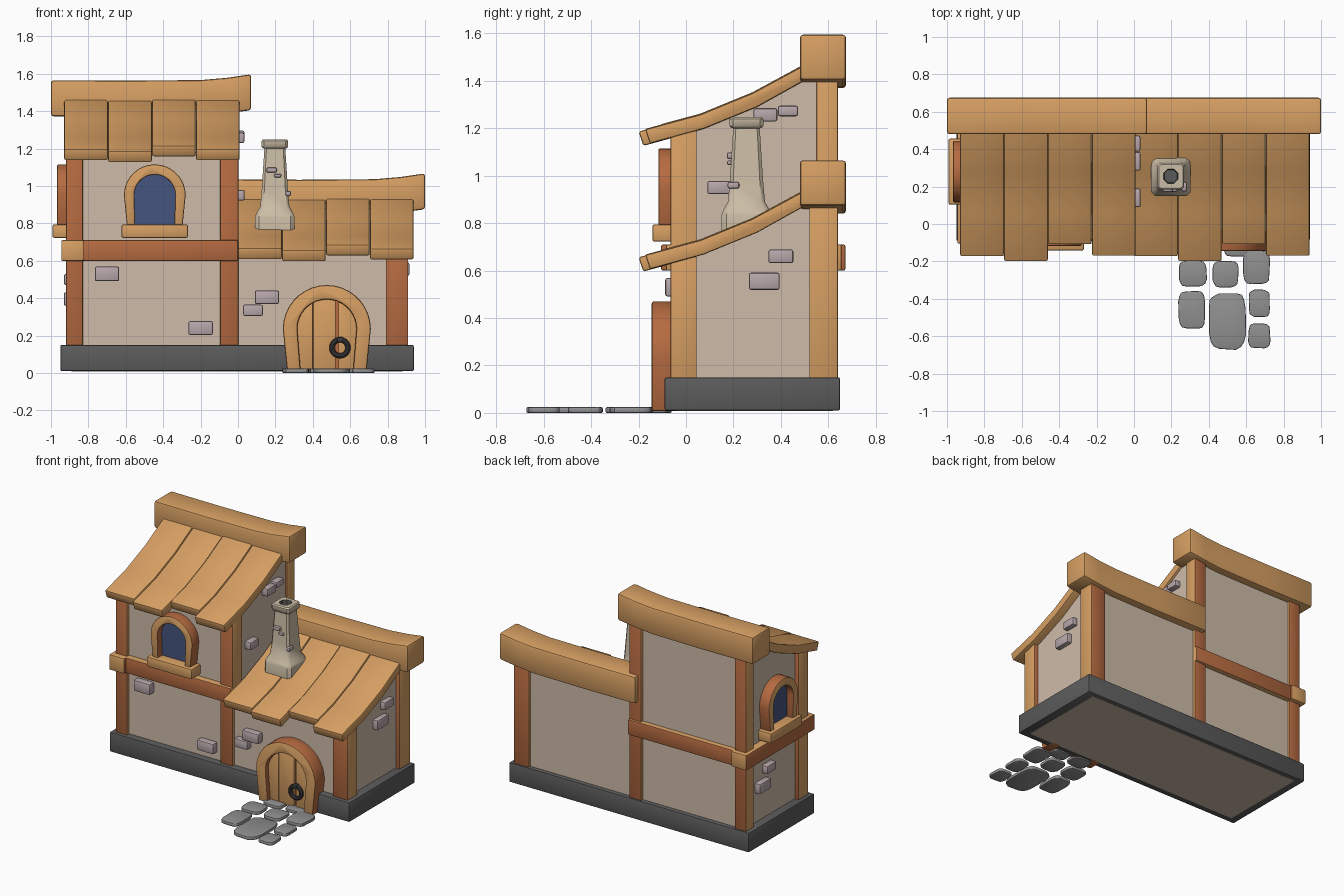
import bpy, bmesh, math, random
from mathutils import Vector

if "Cube" in bpy.data.objects:
    bpy.data.objects.remove(bpy.data.objects["Cube"])

random.seed(4)


def material(name, r, g, b):
    m = bpy.data.materials.new(name)
    m.diffuse_color = (r, g, b, 1)
    m.use_nodes = True
    m.node_tree.nodes["Principled BSDF"].inputs["Base Color"].default_value = m.diffuse_color
    return m


TAN = material("light wood", 0.68, 0.35, 0.125)
RED = material("red wood", 0.46, 0.145, 0.052)
WALL = material("plaster", 0.62, 0.50, 0.40)
BASE = material("dark stone", 0.105, 0.105, 0.105)
PAVE = material("paving grey", 0.28, 0.28, 0.28)
BRICK = material("lilac brick", 0.48, 0.39, 0.41)
GLASS = material("blue glass", 0.06, 0.09, 0.21)
CHIM = material("chimney stone", 0.60, 0.51, 0.38)
IRON = material("dark iron", 0.045, 0.045, 0.05)


def finish(name, bm, mats, bevel=0.0, rule=None):
    """Bevel sharp edges, colour faces by rule(normal), smooth by angle."""
    bmesh.ops.recalc_face_normals(bm, faces=bm.faces)
    if bevel:
        edges = [e for e in bm.edges if e.calc_face_angle(0) > math.radians(45)]
        bmesh.ops.bevel(bm, geom=edges, offset=bevel, segments=2, profile=0.5,
                        affect='EDGES', clamp_overlap=True)
    bm.normal_update()
    for f in bm.faces:
        f.smooth = True
        if rule:
            f.material_index = int(rule(f.normal))
    me = bpy.data.meshes.new(name)
    bm.to_mesh(me)
    bm.free()
    for m in mats:
        me.materials.append(m)
    me.set_sharp_from_angle(angle=math.radians(40))
    ob = bpy.data.objects.new(name, me)
    bpy.context.collection.objects.link(ob)
    return ob


PLACE = {'x': lambda u, v, d: (d, u, v), 'y': lambda u, v, d: (u, d, v), 'z': lambda u, v, d: (u, v, d)}


def prism(name, pts, axis, a, b, mats, bevel=0.0, rule=None):
    """Extrude a 2D outline along an axis from a to b."""
    bm = bmesh.new()
    lo, hi = ([bm.verts.new(PLACE[axis](u, v, d)) for u, v in pts] for d in (a, b))
    bm.faces.new(lo)
    bm.faces.new(hi[::-1])
    n = len(pts)
    for i in range(n):
        j = (i + 1) % n
        bm.faces.new((lo[i], lo[j], hi[j], hi[i]))
    return finish(name, bm, mats, bevel, rule)


def box(name, x, y, z, mats, bevel=0.008, rule=None):
    pts = [(x[0], z[0]), (x[1], z[0]), (x[1], z[1]), (x[0], z[1])]
    return prism(name, pts, 'y', y[0], y[1], mats, bevel, rule)


def brick(name, c, size):
    lo, hi = zip(*((p - s / 2, p + s / 2) for p, s in zip(c, size)))
    box(name, (lo[0], hi[0]), (lo[1], hi[1]), (lo[2], hi[2]), [BRICK], 0.009)


def arch(cu, zc, r, zb, hb, n=18):
    """Horseshoe outline from bottom right over the top to bottom left."""
    arc = [(cu + r * math.cos(math.pi * i / n), zc + r * math.sin(math.pi * i / n)) for i in range(n + 1)]
    return [(cu + hb, zb)] + arc + [(cu - hb, zb)]


def faces_y(n):
    return abs(n.y) > 0.7


def faces_x(n):
    return abs(n.x) > 0.7


# foundation
box("foundation", (-0.95, 0.94), (-0.09, 0.65), (0.01, 0.15), [BASE], 0.008)

# walls, ridges and roof planks: the hall repeats the tower 0.53 lower
for part, dx, dz, x0, x1 in (("tower", 0, 0, -0.89, -0.01), ("hall", 0.93, -0.53, -0.01, 0.88)):
    side = [(-0.04, 1.18), (0.06, 1.22), (0.28, 1.31), (0.5, 1.42), (0.62, 1.42)]
    outline = [(-0.04, 0.008)] + [(y, z + dz) for y, z in side] + [(0.62, 0.008)]
    prism(part + "_wall", outline, 'x', x0, x1, [WALL])
    ridge = [(-1.0, 1.565), (-0.6, 1.563), (-0.2, 1.566), (-0.06, 1.578), (0.07, 1.597),
             (0.07, 1.405), (-0.06, 1.388), (-0.2, 1.374), (-0.6, 1.37), (-1.0, 1.372)]
    prism(part + "_ridge_beam", [(x + dx, z + dz) for x, z in ridge], 'y', 0.48, 0.675, [TAN], 0.014)
    for i, e in enumerate((-0.175, -0.2, -0.11, -0.172)):
        xa = -0.93 + 0.235 * i + dx
        ze = 1.19 + 0.27 * (e + 0.2)
        prof = [(e, ze), (0.06, 1.26), (0.28, 1.35), (0.52, 1.48),
                (0.53, 1.42), (0.30, 1.292), (0.075, 1.2), (e + 0.02, ze - 0.06)]
        drop = dz + (0, -0.004, 0.002, -0.002)[i]
        prism(f"{part}_roof_plank_{i + 1}", [(y, z + drop) for y, z in prof], 'x',
              xa + 0.001, xa + 0.234, [TAN], 0.009)

# corner posts: red on front and back, light on the sides
for name, xs, front_top, back_top, yb in (("left", (-0.92, -0.83), 1.19, 1.45, 0.55),
                                          ("middle", (-0.095, 0.002), 1.19, 1.45, 0.55),
                                          ("right", (0.79, 0.91), 0.66, 0.9, 0.52)):
    box(name + "_front_post", xs, (-0.065, 0.045), (0.13, front_top), [TAN, RED], 0.006, faces_y)
    box(name + "_back_post", xs, (yb, 0.64), (0.13, back_top), [TAN, RED], 0.006, faces_y)

# storey beams
box("front_beam", (-0.87, 0.0), (-0.085, 0.0), (0.6, 0.71), [TAN, RED], 0.006, faces_y)
box("back_beam", (-0.87, 0.0), (0.57, 0.655), (0.6, 0.71), [TAN, RED], 0.006, faces_y)
box("side_beam", (-0.945, -0.825), (-0.105, 0.672), (0.6, 0.71), [TAN, RED], 0.008, faces_x)


# arched windows on the front and left walls
def window(name, axis, c, d):
    outer = arch(c, 0.95, 0.165, 0.78, 0.148)
    inner = arch(c, 0.95, 0.11, 0.78, 0.104)
    rule = (lambda n: not faces_y(n)) if axis == 'y' else (lambda n: not faces_x(n))
    prism(name + "_frame", outer + inner[::-1], axis, d - 0.075, d + 0.02, [TAN, RED], 0.008, rule)
    prism(name + "_glass", arch(c, 0.95, 0.12, 0.78, 0.11), axis, d - 0.025, d + 0.02, [GLASS])
    sill = [(c - 0.177, 0.722), (c + 0.177, 0.722), (c + 0.177, 0.795), (c - 0.177, 0.795)]
    prism(name + "_sill", sill, axis, d - 0.1, d + 0.02, [TAN], 0.01)


window("front_window", 'y', -0.445, -0.042)
window("side_window", 'x', 0.28, -0.892)

# door: frame, backing, three planks, ring
DX, DZ = 0.475, 0.235
door_out, door_in = arch(DX, DZ, 0.235, 0.008, 0.212), arch(DX, DZ, 0.158, 0.008, 0.14)
prism("door_frame", door_out + door_in[::-1], 'y', -0.145, -0.02, [TAN, RED], 0.01, lambda n: not faces_y(n))
prism("door_backing", arch(DX, DZ, 0.17, 0.012, 0.15), 'y', -0.1, -0.03, [RED])
for i, (a, b) in enumerate(((0.31, 0.398), (0.402, 0.522), (0.536, 0.64))):
    xs = [a + (b - a) * k / 6 for k in range(7)]
    top = [(x, DZ + math.sqrt(0.175 ** 2 - (x - DX) ** 2)) for x in xs]
    prism(f"door_plank_{i + 1}", [(a, 0.014)] + top + [(b, 0.014)], 'y', -0.112, -0.09, [TAN], 0.003)
bpy.ops.mesh.primitive_torus_add(location=(0.545, -0.126, 0.135), rotation=(math.pi / 2, 0, 0), major_radius=0.043,
                                 minor_radius=0.014, major_segments=24, minor_segments=10)
ring = bpy.context.object
ring.name = "door_ring"
ring.data.materials.append(IRON)
bpy.ops.object.shade_smooth_by_angle()
box("door_ring_mount", (0.53, 0.56), (-0.145, -0.1), (0.165, 0.192), [IRON], 0.005)

# chimney: chamfered square sections, ending down inside the flue
bm = bmesh.new()
loops = []
for h, z in ((0.105, 0.765), (0.105, 0.835), (0.098, 0.855), (0.078, 0.89), (0.07, 0.98), (0.056, 1.2),
             (0.066, 1.203), (0.071, 1.21), (0.071, 1.24), (0.064, 1.248), (0.038, 1.248), (0.034, 1.15)):
    k = h * (0.45 if h < 0.05 else 0.8)
    sq = [(h, -k), (h, k), (k, h), (-k, h), (-h, k), (-h, -k), (-k, -h), (k, -h)]
    loops.append([bm.verts.new((0.197 + x, 0.255 + y, z)) for x, y in sq])
for lo, hi in zip(loops, loops[1:]):
    for i in range(8):
        bm.faces.new((lo[i], lo[i - 1], hi[i - 1], hi[i]))
bm.faces.new(loops[0])
bm.faces.new(loops[-1])
chimney = finish("chimney", bm, [CHIM, BASE])
for p in chimney.data.polygons:
    inside = all((chimney.data.vertices[v].co - Vector((0.197, 0.255, 1.2))).xy.length < 0.045 for v in p.vertices)
    p.material_index = int(inside)

# bricks showing through the plaster
for i, (x, z, w, h) in enumerate(((-0.70, 0.53, 0.13, 0.078), (-0.2, 0.24, 0.13, 0.074),
                                  (0.155, 0.405, 0.13, 0.072), (0.08, 0.335, 0.105, 0.06))):
    brick(f"front_brick_{i + 1}", (x, -0.06, z), (w, 0.055, h))
for i, (x, y, z, w, h) in enumerate(((0.89, 0.40, 0.66, 0.105, 0.058), (0.89, 0.33, 0.555, 0.13, 0.072),
                                     (0.008, 0.335, 1.257, 0.1, 0.056), (0.008, 0.43, 1.273, 0.085, 0.045),
                                     (0.01, 0.14, 0.95, 0.1, 0.056), (-0.905, 0.36, 0.5, 0.105, 0.058),
                                     (-0.905, 0.43, 0.395, 0.13, 0.072))):
    brick(f"side_brick_{i + 1}", (x, y, z), (0.052, w, h))
brick("chimney_brick_1", (0.18, 0.187, 1.085), (0.055, 0.03, 0.028))
brick("chimney_brick_2", (0.212, 0.187, 1.055), (0.04, 0.03, 0.02))
brick("chimney_brick_3", (0.268, 0.2, 0.96), (0.03, 0.05, 0.028))

# paving stones before the door
for i, (x, y, w, h) in enumerate(((0.315, -0.265, 0.15, 0.145), (0.49, -0.268, 0.14, 0.145),
                                  (0.655, -0.232, 0.145, 0.185), (0.55, -0.125, 0.14, 0.10), (0.38, -0.12, 0.15, 0.12),
                                  (0.31, -0.46, 0.148, 0.205), (0.5, -0.52, 0.205, 0.31),
                                  (0.67, -0.425, 0.115, 0.15), (0.67, -0.597, 0.12, 0.135))):
    pts = []
    for k in range(16):
        t = math.tau * (k + 0.5) / 16
        c, s = math.cos(t), math.sin(t)
        j = random.uniform(0.95, 1.02)
        pts.append((x + w / 2 * j * math.copysign(abs(c) ** 0.5, c), y + h / 2 * j * math.copysign(abs(s) ** 0.5, s)))
    prism(f"paving_stone_{i + 1}", pts, 'z', 0.0, 0.024, [PAVE], 0.006)
